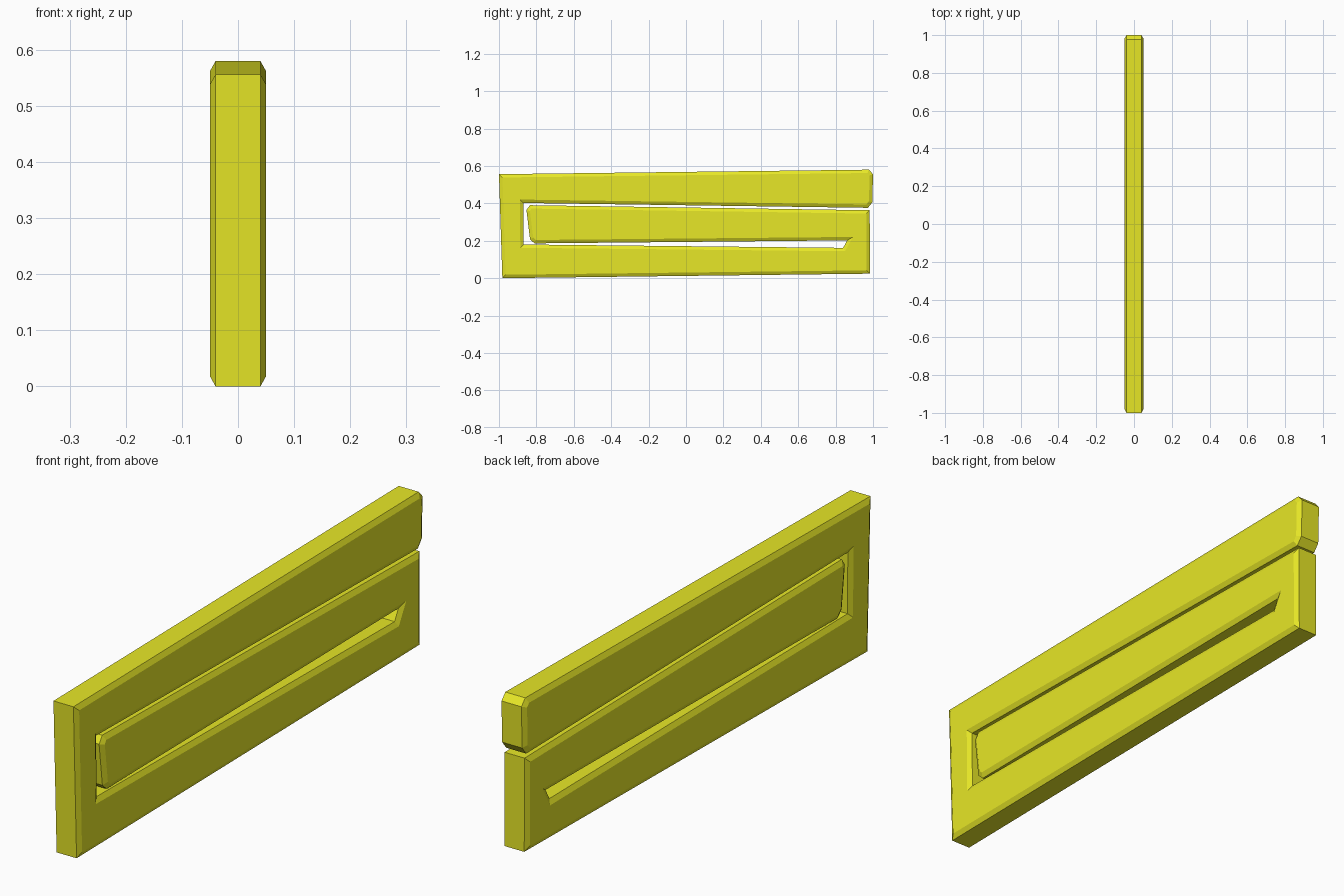
import bpy, bmesh

if "Cube" in bpy.data.objects:
    bpy.data.objects.remove(bpy.data.objects["Cube"])

# Folded strip outline in (y, z): upper bar, slit, middle bar, lower bar
OUTLINE = [
    (-1.0, 0.556), (0.978, 0.58), (1.0, 0.556), (0.996, 0.405), (0.973, 0.376),
    (-0.87, 0.402), (-0.868, 0.18), (0.84, 0.162), (0.862, 0.202),
    (-0.81, 0.186), (-0.834, 0.208), (-0.853, 0.364), (-0.835, 0.39),
    (0.982, 0.363), (0.984, 0.024), (-0.982, 0.0),
]
HALF, BEVEL_DEPTH, BEVEL_INSET = 0.04, 0.01, 0.018

# Extrude the outline to a plate
bm = bmesh.new()
back = bm.faces.new([bm.verts.new((-HALF, y, z)) for y, z in OUTLINE])
extruded = bmesh.ops.extrude_face_region(bm, geom=[back], use_keep_orig=True)["geom"]
front_verts = [g for g in extruded if isinstance(g, bmesh.types.BMVert)]
bmesh.ops.translate(bm, verts=front_verts, vec=(2 * HALF, 0, 0))
bmesh.ops.recalc_face_normals(bm, faces=bm.faces)

# Raised, chamfered faces on both sides
caps = [f for f in bm.faces if len(f.verts) == len(OUTLINE)]
bmesh.ops.inset_individual(bm, faces=caps, thickness=BEVEL_INSET,
                           depth=BEVEL_DEPTH, use_even_offset=True)

mesh = bpy.data.meshes.new("folded_strip")
bm.to_mesh(mesh)
bm.free()
strip = bpy.data.objects.new("folded_strip", mesh)
bpy.context.collection.objects.link(strip)

# Yellow paint
yellow = bpy.data.materials.new("yellow")
yellow.diffuse_color = (0.8, 0.8, 0.02, 1)
yellow.use_nodes = True
yellow.node_tree.nodes["Principled BSDF"].inputs["Base Color"].default_value = yellow.diffuse_color
mesh.materials.append(yellow)
